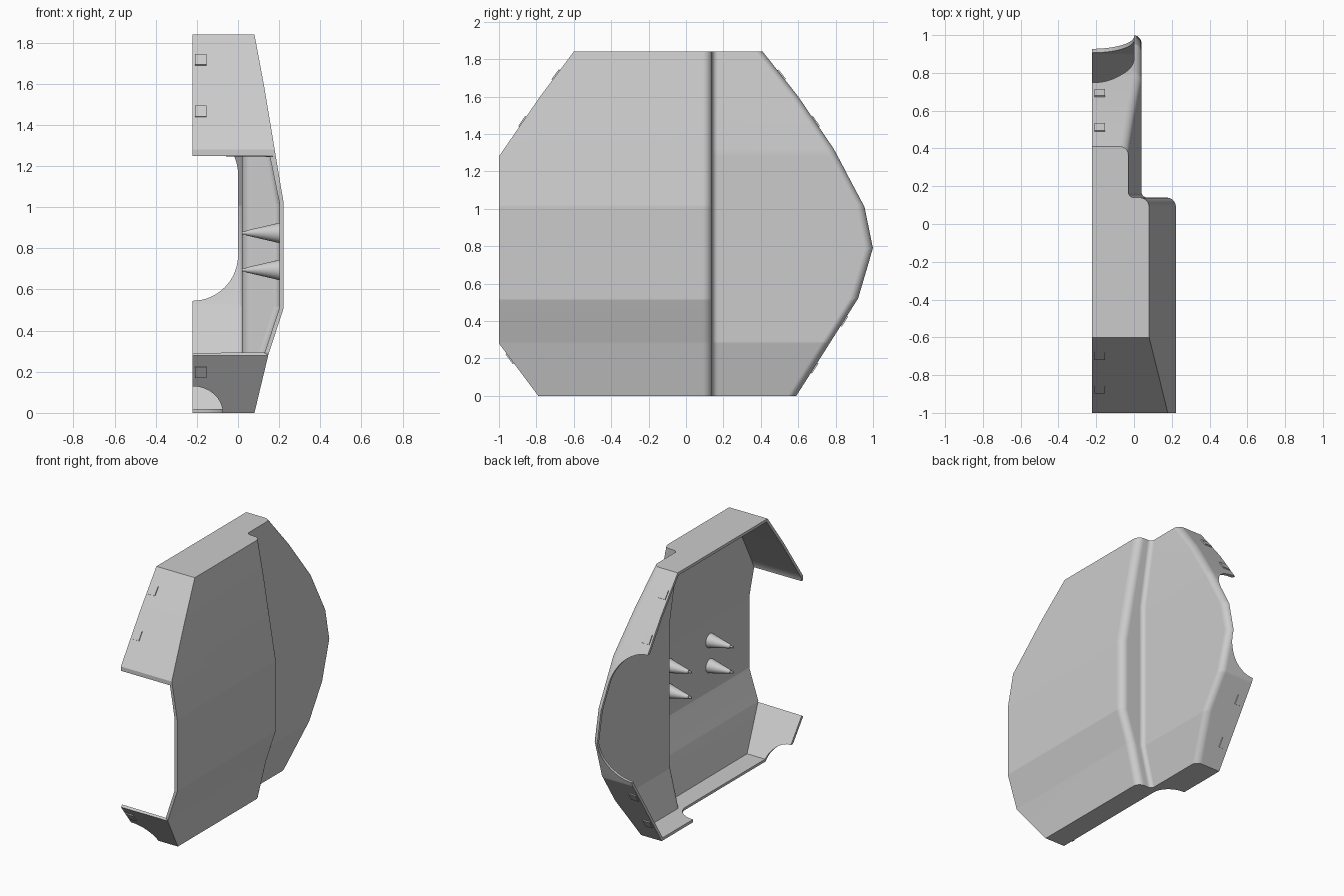
import bpy, bmesh, math
from mathutils import Vector, Matrix

cube = bpy.data.objects.get("Cube")
if cube:
    bpy.data.objects.remove(cube, do_unlink=True)

grey = bpy.data.materials.new("light grey plastic")
grey.use_nodes = True
grey.diffuse_color = (0.6, 0.6, 0.6, 1)
grey.node_tree.nodes["Principled BSDF"].inputs["Base Color"].default_value = (0.6, 0.6, 0.6, 1)

RIM_X = -0.222      # open side of the shell
STEP_Y = 0.14       # step between the raised and the lowered panel
WALL = 0.02

# Outlines as (height, position)
FRONT_Y = [(0, -0.79), (0.28, -1), (1.28, -1), (1.6, -0.78), (1.84, -0.6)]
BACK_Y = [(0, 0.59), (0.52, 0.92), (0.79, 1), (1.01, 0.955), (1.32, 0.79), (1.6, 0.6), (1.84, 0.41)]
RAISED_X = [(0, 0.08), (0.28, 0.147), (0.51, 0.222), (1.02, 0.222), (1.6, 0.125), (1.84, 0.08)]
LOWERED_X = [(0, -0.03), (0.29, 0.04), (1.32, 0.04), (1.84, -0.03)]


def at(outline, z):
    for (z0, v0), (z1, v1) in zip(outline, outline[1:]):
        if z <= z1:
            return v0 + (v1 - v0) * (z - z0) / (z1 - z0)
    return outline[-1][1]


def arc(cx, cy, r, start, end, n=6):
    return [(cx + r * math.cos(math.radians(start + (end - start) * i / n)),
             cy + r * math.sin(math.radians(start + (end - start) * i / n))) for i in range(n + 1)]


def add_object(name, bm):
    bmesh.ops.recalc_face_normals(bm, faces=bm.faces)
    mesh = bpy.data.meshes.new(name)
    bm.to_mesh(mesh)
    bm.free()
    mesh.materials.append(grey)
    obj = bpy.data.objects.new(name, mesh)
    bpy.context.collection.objects.link(obj)
    return obj


def smooth(obj, angle):
    bpy.ops.object.select_all(action='DESELECT')
    obj.select_set(True)
    bpy.context.view_layer.objects.active = obj
    bpy.ops.object.shade_smooth_by_angle(angle=math.radians(angle))


def section(z):
    """Horizontal cross-section of the shell, from front rim to back rim."""
    yf, yb = at(FRONT_Y, z), at(BACK_Y, z)
    xr, xl = at(RAISED_X, z), at(LOWERED_X, z)
    points = [(RIM_X, yf), (xr, yf)]
    points += arc(xr - 0.05, STEP_Y - 0.05, 0.05, 0, 90)
    points += arc(xl + 0.03, STEP_Y + 0.03, 0.03, 270, 180)
    points += arc(xl - 0.045, yb - 0.045, 0.045, 0, 90)
    points.append((RIM_X, yb))
    return points


# Shell: lofted sections, closed at top and bottom, open at the inner side
levels = sorted({z for o in (FRONT_Y, BACK_Y, RAISED_X, LOWERED_X) for z, _ in o} | {1.25})
bm = bmesh.new()
rows = [[bm.verts.new((x, y, z)) for x, y in section(z)] for z in levels]
for i, (low, high) in enumerate(zip(rows, rows[1:])):
    for j in range(len(low) - 1):
        front_opening = j == 0 and 0.28 <= levels[i] < 1.25
        if not front_opening:
            bm.faces.new((low[j], low[j + 1], high[j + 1], high[j]))
bm.faces.new(rows[0])
bm.faces.new(rows[-1])
shell = add_object("shell", bm)
solid = shell.modifiers.new("wall", 'SOLIDIFY')
solid.thickness = WALL
solid.offset = -1
solid.use_even_offset = True


# Cutter for the rounded opening in the back wall
def prism(name, profile, y0, y1):
    bm = bmesh.new()
    ends = [[bm.verts.new((x, y, z)) for x, z in profile] for y in (y0, y1)]
    for end in ends:
        bm.faces.new(end)
    n = len(profile)
    for i in range(n):
        k = (i + 1) % n
        bm.faces.new((ends[0][i], ends[0][k], ends[1][k], ends[1][i]))
    return add_object(name, bm)


back_profile = arc(RIM_X, 0.767, 0.222, 180, 360, 32) + arc(RIM_X, 1.16, 0.222, 0, 180, 32)
back_cutter = prism("back_opening_cutter", back_profile, 0.5, 1.2)

# Cutter for the long notch in the bottom wall, with a rounded end
bm = bmesh.new()
bmesh.ops.create_uvsphere(bm, u_segments=32, v_segments=16, radius=1)
bmesh.ops.transform(bm, matrix=Matrix.Diagonal((0.15, 0.13, 0.13, 1)), verts=bm.verts)
for v in bm.verts:
    v.co.x += RIM_X
    v.co.y += 0.11 if v.co.y > -0.001 else -1.2
bottom_cutter = add_object("bottom_notch_cutter", bm)

for cutter in (back_cutter, bottom_cutter):
    cutter.hide_render = True
    cut = shell.modifiers.new("opening", 'BOOLEAN')
    cut.operation = 'DIFFERENCE'
    cut.solver = 'EXACT'
    cut.object = cutter

# Bake the shell and discard the cutters
graph = bpy.context.evaluated_depsgraph_get()
baked = bpy.data.meshes.new_from_object(shell.evaluated_get(graph))
shell.modifiers.clear()
shell.data = baked
for cutter in (back_cutter, bottom_cutter):
    bpy.data.objects.remove(cutter, do_unlink=True)
smooth(shell, 25)
shell.modifiers.new("even shading", 'WEIGHTED_NORMAL').keep_sharp = True

# Pegs: tapered posts with a small pin, standing on the raised panel
for y in (-0.56, -0.09):
    for z in (0.695, 0.875):
        bm = bmesh.new()
        for r_base, r_tip, x0, x1 in ((0.052, 0.012, 0.212, 0.04), (0.007, 0.007, 0.045, 0.02)):
            turn = Matrix.Translation(((x0 + x1) / 2, y, z)) @ Matrix.Rotation(-math.pi / 2, 4, 'Y')
            bmesh.ops.create_cone(bm, cap_ends=True, segments=24, radius1=r_base, radius2=r_tip,
                                  depth=x0 - x1, matrix=turn)
        smooth(add_object("peg", bm), 40)

# Clips: thin tabs lying on the sloping walls near the rim
for name, outline, side, heights in (("front_clip", FRONT_Y, -1, (0.2, 1.465, 1.715)),
                                     ("back_clip", BACK_Y, 1, (0.15, 0.4, 1.465, 1.715))):
    for z in heights:
        slope = (at(outline, z + 0.01) - at(outline, z - 0.01)) / 0.02
        along = Vector((0, slope, 1)).normalized()
        out = Vector((0, side, -side * slope)).normalized()
        place = Matrix((Vector((1, 0, 0)), along, out)).transposed().to_4x4()
        place.translation = (-0.181, at(outline, z), z)
        bm = bmesh.new()
        bmesh.ops.create_cube(bm, size=1, matrix=place @ Matrix.Diagonal((0.055, 0.065, 0.014, 1)))
        add_object(name, bm)
